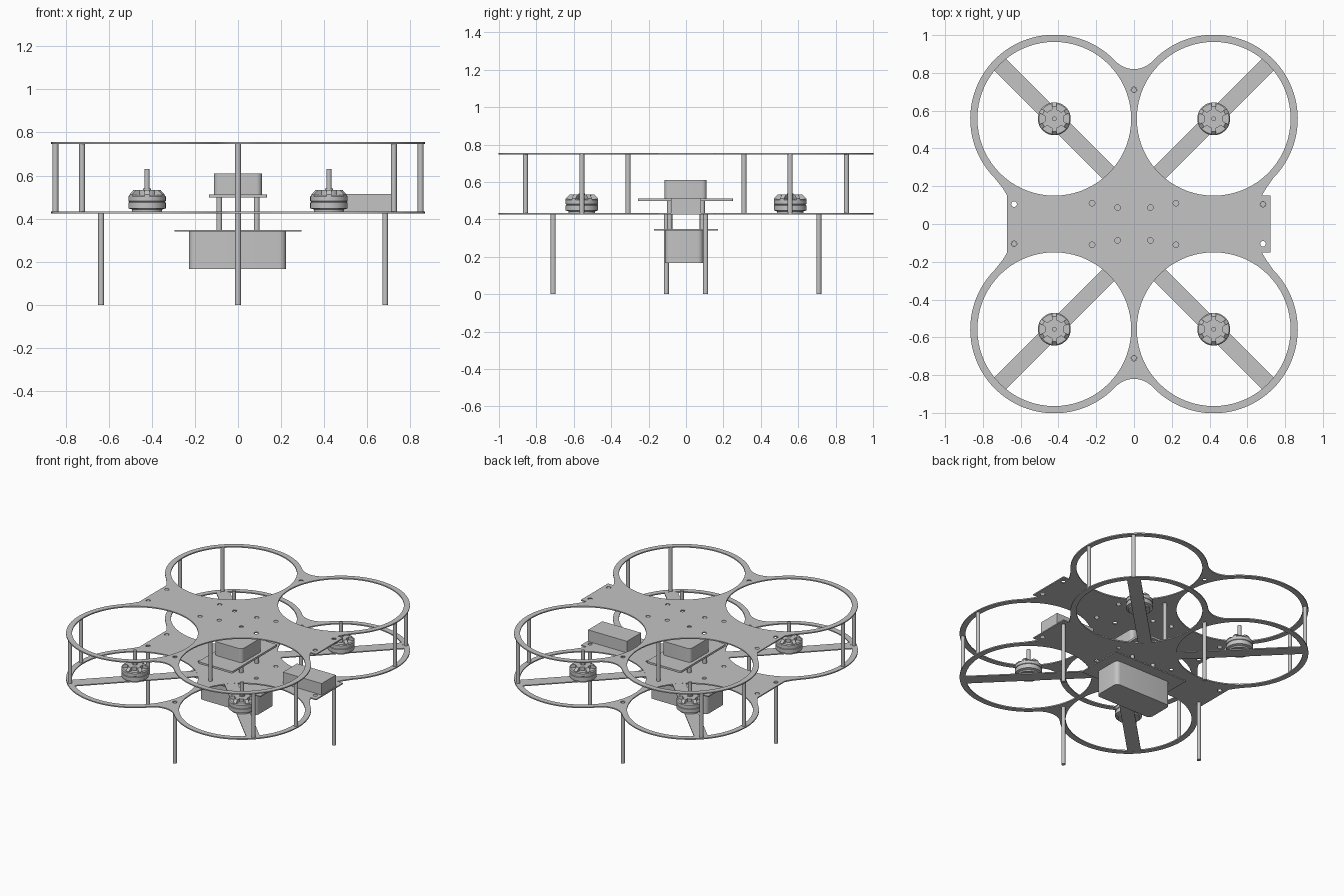
import bpy, bmesh, math
from math import sin, cos, pi, atan2, hypot
from mathutils import Matrix, Vector

cube = bpy.data.objects.get("Cube")
if cube:
    bpy.data.objects.remove(cube)

grey = bpy.data.materials.new("light_grey")
grey.use_nodes = True
COLOUR = (0.55, 0.55, 0.55, 1)
grey.diffuse_color = COLOUR
grey.node_tree.nodes["Principled BSDF"].inputs["Base Color"].default_value = COLOUR

# Main dimensions
CX, CY = 0.422, 0.557            # duct centres
R_OUT, R_IN = 0.445, 0.407       # duct ring radii
LOW, HIGH, THICK = 0.429, 0.751, 0.008
SIGNS = [(1, 1), (-1, 1), (-1, -1), (1, -1)]


def finish(name, bm):
    """Turn a bmesh into a grey object, smooth on curves and sharp on corners."""
    bmesh.ops.remove_doubles(bm, verts=bm.verts, dist=0.00005)
    bmesh.ops.recalc_face_normals(bm, faces=bm.faces)
    for f in bm.faces:
        f.smooth = True
        f.material_index = 0
    for e in bm.edges:
        e.smooth = len(e.link_faces) == 2 and e.calc_face_angle(pi) < 0.55
    me = bpy.data.meshes.new(name)
    bm.to_mesh(me)
    bm.free()
    me.materials.clear()
    me.materials.append(grey)
    ob = bpy.data.objects.new(name, me)
    bpy.context.collection.objects.link(ob)
    return ob


def rod(name, x, y, z0, z1, r=0.0135):
    bm = bmesh.new()
    bmesh.ops.create_cone(bm, cap_ends=True, segments=20, radius1=r, radius2=r, depth=z1 - z0,
                          matrix=Matrix.Translation((x, y, (z0 + z1) / 2)))
    return finish(name, bm)


def box(name, centre, size, turn=0, rounding=0):
    bm = bmesh.new()
    bmesh.ops.create_cube(bm, size=1, matrix=Matrix.Diagonal((*size, 1)))
    if rounding:
        upright = [e for e in bm.edges if abs(e.verts[0].co.z - e.verts[1].co.z) > 0.01]
        bmesh.ops.bevel(bm, geom=upright, offset=rounding, segments=6,
                        profile=0.5, affect='EDGES')
    bm.transform(Matrix.Translation(centre) @ Matrix.Rotation(turn, 4, 'Z'))
    return finish(name, bm)


def arc(x, y, r, a0, a1, n):
    return [(x + r * cos(a0 + (a1 - a0) * i / n), y + r * sin(a0 + (a1 - a0) * i / n))
            for i in range(n + 1)]


def circle(x, y, r, n):
    return arc(x, y, r, 0, 2 * pi, n)[:-1]


# Frame outline: one quarter runs from the side, round the duct, to the waist
def quarter(side):
    fy, fr = 0.955, 0.135        # waist fillet
    a = atan2(fy - CY, -CX)
    pts = side + arc(CX, CY, R_OUT, -0.78, a, 44)
    return pts + arc(0, fy, fr, a - pi, -pi / 2, 8)[1:]


plus_side = quarter([(0.722, 0.152), (0.678, 0.152), (0.7, 0.19)])
minus_side = quarter([(0.672, 0.152), (0.695, 0.19)])
outline = plus_side[:-1]
outline += [(-x, y) for x, y in reversed(minus_side)]
outline += [(-x, -y) for x, y in minus_side[:-1]]
outline += [(x, -y) for x, y in reversed(plus_side)]

# Bolt holes
holes = [(0, 0.71), (0, -0.71)]
for s in (1, -1):
    holes += [(0.683, s * 0.105), (-0.635, s * 0.105)]
for sx, sy in SIGNS:
    holes += [(sx * 0.222, sy * 0.11), (sx * 0.087, sy * 0.087)]


def frame_plate(name, z):
    loops = [outline]
    loops += [circle(sx * CX, sy * CY, R_IN, 72) for sx, sy in SIGNS]
    loops += [circle(x, y, 0.015, 14) for x, y in holes]
    cu = bpy.data.curves.new(name + "_profile", 'CURVE')
    cu.dimensions = '2D'
    cu.fill_mode = 'BOTH'
    cu.extrude = THICK / 2
    for loop in loops:
        sp = cu.splines.new('POLY')
        sp.points.add(len(loop) - 1)
        for p, (x, y) in zip(sp.points, loop):
            p.co = (x, y, 0, 1)
        sp.use_cyclic_u = True
    helper = bpy.data.objects.new(name + "_profile", cu)
    bpy.context.collection.objects.link(helper)
    dg = bpy.context.evaluated_depsgraph_get()
    me = bpy.data.meshes.new_from_object(helper.evaluated_get(dg))
    bm = bmesh.new()
    bm.from_mesh(me)
    bm.transform(Matrix.Translation((0, 0, z)))
    bpy.data.objects.remove(helper)
    bpy.data.meshes.remove(me)
    return finish(name, bm)


frame_plate("lower_frame", LOW)
frame_plate("upper_frame", HIGH)
BOT, TOP = LOW + THICK / 2, HIGH - THICK / 2


# Motor: turned body with a shaft, and sloped spokes over the bell
def motor(name, x, y):
    profile = [(0, 0), (0.07, 0), (0.07, 0.01), (0.087, 0.015), (0.087, 0.042),
               (0.083, 0.044), (0.083, 0.047), (0.087, 0.049), (0.087, 0.07),
               (0.081, 0.077), (0.05, 0.077), (0.05, 0.1), (0.018, 0.1),
               (0.018, 0.106), (0.012, 0.106), (0.012, 0.197), (0, 0.197)]
    bm = bmesh.new()
    vs = [bm.verts.new((r, 0, h)) for r, h in profile]
    es = [bm.edges.new(pair) for pair in zip(vs, vs[1:])]
    bmesh.ops.spin(bm, geom=vs + es, cent=(0, 0, 0), axis=(0, 0, 1),
                   angle=2 * pi, steps=36, use_duplicate=False)
    section = [(0.045, 0.07), (0.086, 0.07), (0.086, 0.08), (0.066, 0.1), (0.045, 0.1)]
    for i in range(6):
        turn = Matrix.Rotation(i * pi / 3 + pi / 6, 4, 'Z')
        ends = [[bm.verts.new(turn @ Vector((r, w, h))) for r, h in section]
                for w in (-0.012, 0.012)]
        bm.faces.new(ends[0])
        bm.faces.new(ends[1])
        for k in range(len(section)):
            j = (k + 1) % len(section)
            bm.faces.new((ends[0][k], ends[0][j], ends[1][j], ends[1][k]))
    bm.transform(Matrix.Translation((x, y, BOT)))
    return finish(name, bm)


for sx, sy in SIGNS:
    tag = ("back" if sy > 0 else "front") + ("_left" if sx > 0 else "_right")
    # Diagonal arm across the duct
    box("arm_" + tag, (sx * (CX - 0.01), sy * (CY - 0.01), LOW),
        (0.87, 0.088, THICK - 0.001), turn=sx * sy * pi / 4)
    motor("motor_" + tag, sx * CX, sy * CY)
    # Spacers between the frames
    rod("side_spacer_" + tag, sx * 0.847, sy * CY, BOT, TOP)
    rod("corner_spacer_" + tag, sx * 0.723, sy * 0.858, BOT, TOP)
    # Posts that carry the boards
    rod("board_post_" + tag, sx * 0.087, sy * 0.087, 0.346, 0.499)

for s, tag in ((1, "back"), (-1, "front")):
    rod("waist_spacer_" + tag, 0, s * 0.31, BOT, TOP)
    rod("leg_" + tag, 0, s * 0.71, 0, LOW - THICK / 2)
rod("leg_left", 0.683, 0.105, 0, LOW - THICK / 2)
rod("leg_right", -0.635, -0.105, 0, LOW - THICK / 2)

# Hanging battery tray and battery
box("battery_tray", (0, 0, 0.344), (0.59, 0.342, 0.008))
box("battery", (-0.002, -0.01, 0.2535), (0.45, 0.205, 0.175), rounding=0.03)

# Control board and its housing
box("control_board", (0, -0.003, 0.505), (0.268, 0.508, 0.014), rounding=0.008)
box("control_housing", (0, -0.002, 0.561), (0.222, 0.225, 0.098), rounding=0.025)

# Side module on the left tab
box("side_module", (0.563, 0, BOT + 0.041), (0.306, 0.16, 0.082))
